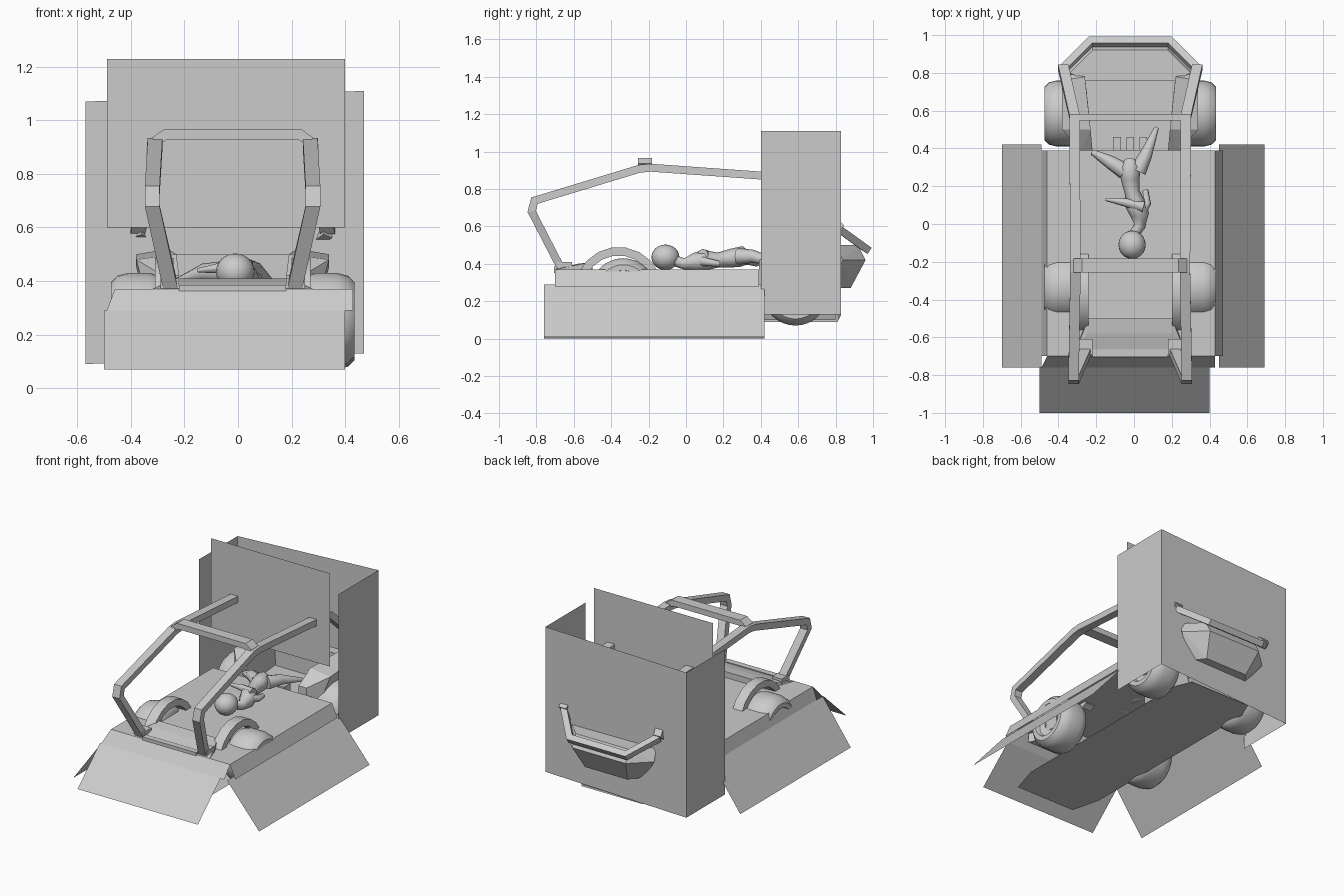
import bpy, bmesh, math
from mathutils import Vector

if "Cube" in bpy.data.objects:
    bpy.data.objects.remove(bpy.data.objects["Cube"])

CX = -0.02  # centre line of the vehicle


def make(name, verts, faces, smooth=False, recalc=True):
    me = bpy.data.meshes.new(name)
    me.from_pydata([tuple(v) for v in verts], [], faces)
    ob = bpy.data.objects.new(name, me)
    bpy.context.collection.objects.link(ob)
    if recalc:
        bm = bmesh.new()
        bm.from_mesh(me)
        bmesh.ops.recalc_face_normals(bm, faces=bm.faces)
        bm.to_mesh(me)
        bm.free()
    if smooth:
        bpy.context.view_layer.objects.active = ob
        ob.select_set(True)
        bpy.ops.object.shade_smooth_by_angle(angle=math.radians(40))
        ob.select_set(False)
    return ob


def sheet(name, *pts):
    return make(name, pts, [list(range(len(pts)))], recalc=False)


def hull(name, pts):
    bm = bmesh.new()
    for p in pts:
        bm.verts.new(p)
    bmesh.ops.convex_hull(bm, input=bm.verts)
    me = bpy.data.meshes.new(name)
    bm.to_mesh(me)
    bm.free()
    ob = bpy.data.objects.new(name, me)
    bpy.context.collection.objects.link(ob)
    return ob


def box(name, x0, x1, y0, y1, z0, z1):
    return hull(name, [(x, y, z) for x in (x0, x1) for y in (y0, y1) for z in (z0, z1)])


def beam(name, path, w, t, side):
    """Square tube along a path, w across the side vector, t the other way."""
    P = [Vector(p) for p in path]
    side = Vector(side)
    verts, faces = [], []
    for i, p in enumerate(P):
        a = (p - P[i - 1]).normalized() if i else None
        b = (P[i + 1] - p).normalized() if i < len(P) - 1 else None
        tan = ((a or b) + (b or a)).normalized()
        n = tan.cross(side).normalized()
        k = 1 / max(0.5, tan.dot(b or a))
        for sw, sn in ((-1, -1), (1, -1), (1, 1), (-1, 1)):
            verts.append(p + side * sw * w / 2 + n * sn * k * t / 2)
    for i in range(len(P) - 1):
        for j in range(4):
            k = (j + 1) % 4
            faces.append([4 * i + j, 4 * i + k, 4 * i + 4 + k, 4 * i + 4 + j])
    m = len(verts)
    faces += [[0, 1, 2, 3], [m - 1, m - 2, m - 3, m - 4]]
    return make(name, verts, faces)


def lathe_x(name, profile, y, z, n, a0=0.0, a1=2 * math.pi):
    """Revolve a closed (x, radius) profile about an axis along x."""
    full = a1 - a0 > 6.28
    rings = n if full else n + 1
    m = len(profile)
    verts = []
    for i in range(rings):
        a = a0 + (a1 - a0) * i / n
        verts += [(x, y + r * math.cos(a), z + r * math.sin(a)) for x, r in profile]
    faces = []
    for i in range(n):
        j = (i + 1) % rings
        for k in range(m):
            l = (k + 1) % m
            faces.append([i * m + k, i * m + l, j * m + l, j * m + k])
    if not full:
        faces += [list(range(m)), list(range((rings - 1) * m, rings * m))]
    return make(name, verts, faces, smooth=True)


def limb(name, pts):
    """Round tapered tube: points are (x, y, z, radius)."""
    cu = bpy.data.curves.new(name, 'CURVE')
    cu.dimensions = '3D'
    cu.bevel_depth = 1.0
    cu.bevel_resolution = 2
    cu.use_fill_caps = True
    sp = cu.splines.new('POLY')
    sp.points.add(len(pts) - 1)
    for q, (x, y, z, r) in zip(sp.points, pts):
        q.co = (x, y, z, 1)
        q.radius = r
    ob = bpy.data.objects.new(name, cu)
    bpy.context.collection.objects.link(ob)


# tall open carton around the tail
sheet("rear_panel", (-.57, .81, .09), (.47, .83, .13), (.47, .83, 1.11), (-.57, .81, 1.07))
sheet("left_panel", (-.57, .40, .09), (-.57, .81, .09), (-.57, .81, 1.07), (-.57, .40, 1.07))
sheet("right_panel", (.47, .40, .13), (.47, .83, .13), (.47, .83, 1.11), (.47, .40, 1.11))
sheet("upright_panel", (-.49, .41, .60), (.40, .41, .60), (.40, .41, 1.23), (-.49, .41, 1.23))

# low carton: deck, short walls and sloping flaps
sheet("deck", (-.46, -.70, .37), (.43, -.70, .37), (.43, .39, .37), (-.46, .39, .37))
sheet("left_wall", (-.46, -.70, .37), (-.46, .39, .37), (-.49, .39, .28), (-.49, -.70, .28))
sheet("right_wall", (.43, -.70, .37), (.43, .39, .37), (.47, .39, .28), (.47, -.70, .28))
sheet("front_wall", (-.46, -.70, .37), (.43, -.70, .37), (.43, -.76, .29), (-.49, -.76, .29))
sheet("left_flap", (-.49, -.76, .29), (-.49, .42, .29), (-.70, .42, 0), (-.70, -.76, 0))
sheet("right_flap", (.45, -.76, .29), (.45, .42, .29), (.69, .42, .01), (.69, -.76, .01))
sheet("front_flap", (-.50, -.76, .29), (.40, -.76, .29), (.40, -1, .07), (-.50, -1, .07))

# underside of the vehicle and rear tub
sheet("floor_pan", (-.25, -.90, .10), (.20, -.90, .10), (.26, -.70, .10), (.26, .70, .10),
      (.21, .82, .10), (-.25, .82, .10), (-.30, .70, .10), (-.30, -.70, .10))
box("tub_floor", CX - .24, CX + .24, .39, .80, .10, .30)
hull("rear_body", [(CX + s * x, y, z) for s in (-1, 1) for x, y, z in
     ((.22, .80, .27), (.16, .88, .27), (.33, .84, .42), (.20, .96, .42),
      (.32, .80, .50), (.20, .92, .50), (.24, .76, .50), (.22, .76, .27))])
# seat front with ribs
for i in range(3):
    box("seat_rib", CX - .09 + .07 * i, CX - .05 + .07 * i, .39, .46, .30, .38)

# front nose and low cross member
hull("nose", [(CX + s * x, y, z) for s in (-1, 1) for x, y, z in
     ((.31, -.69, .30), (.30, -.70, .37), (.23, -.58, .40), (.22, -.50, .41),
      (.22, -.50, .30))])
box("nose_bar", CX - .20, CX + .20, -.705, -.665, .35, .385)

# wheels, fenders and cage, once for each side
TYRE = [(.25, .06), (.25, .14), (.27, .165), (.31, .175), (.39, .175), (.43, .165),
        (.455, .14), (.455, .11), (.43, .10), (.42, .06)]
for s, lab in ((-1, "left"), (1, "right")):
    for end, y, z in (("front", -.335, .25), ("rear", .585, .24)):
        lathe_x(f"{lab}_{end}_wheel", [(CX + s * x, r) for x, r in TYRE], y, z + .005, 32)
        box(f"{lab}_{end}_hub", *sorted((CX + s * .24, CX + s * .42)),
            y - .05, y + .05, z - .05, z + .05)
    lathe_x(f"{lab}_front_fender",
            [(CX + s * x, r) for x, r in ((.22, .19), (.22, .235), (.29, .235), (.29, .19))],
            -.36, .255, 7, math.radians(25), math.radians(155))
    hull(f"{lab}_rear_fender", [(CX + s * x, y, z) for x, y, z in
         ((.20, .39, .10), (.20, .39, .42), (.26, .39, .42), (.26, .39, .10),
          (.21, .50, .50), (.36, .50, .48), (.36, .76, .50), (.24, .78, .52),
          (.24, .80, .10), (.36, .80, .45))])
    beam(f"{lab}_cage_rail", [(CX + s * x, y, z) for x, y, z in
         ((.23, -.665, .37), (.30, -.825, .68), (.30, -.81, .738), (.29, -.25, .908),
          (.29, -.19, .914), (.295, .57, .86), (.355, .83, .59))], .055, .042, (1, 0, 0))
    box(f"{lab}_post_foot", *sorted((CX + s * .20, CX + s * .27)), -.69, -.61, .36, .41)

beam("roof_bar", [(CX - .29, -.22, .92), (CX - .25, -.22, .948), (CX + .25, -.22, .948),
                  (CX + .29, -.22, .92)], .075, .038, (0, 1, 0))
beam("rear_roof_bar", [(CX - .30, .565, .86), (CX + .30, .565, .86)], .035, .035, (0, 1, 0))
tilt = Vector((0, .55, .83)).normalized()
beam("rear_bumper", [(CX + s * x, y, z) for s, x, y, z in
     ((-1, .355, .82, .585), (-1, .21, .965, .48), (1, .21, .965, .48), (1, .355, .82, .585))],
     .04, .04, tilt)

# small figure lying on the deck
bpy.ops.mesh.primitive_uv_sphere_add(segments=20, ring_count=12, radius=1, location=(-.01, -.11, .435))
head = bpy.context.object
head.name = "figure_head"
head.scale = (.072, .075, .068)
bpy.ops.object.shade_smooth()
limb("figure_body", [(-.01, -.07, .42, .03), (.03, -.01, .40, .03), (.03, .05, .41, .05),
                     (.01, .10, .42, .055), (-.01, .17, .42, .04), (-.02, .24, .43, .05),
                     (-.02, .30, .44, .055), (-.02, .34, .43, .03)])
limb("figure_left_leg", [(-.05, .28, .43, .045), (-.13, .33, .43, .035), (-.22, .38, .40, .015)])
limb("figure_right_leg", [(.02, .28, .44, .045), (.06, .36, .44, .035), (.12, .51, .40, .012)])
limb("figure_left_arm", [(.05, .09, .45, .03), (-.05, .115, .45, .022), (-.15, .13, .44, .008)])
limb("figure_right_arm", [(.03, .06, .42, .03), (.07, .11, .41, .022), (.06, .18, .40, .015)])
